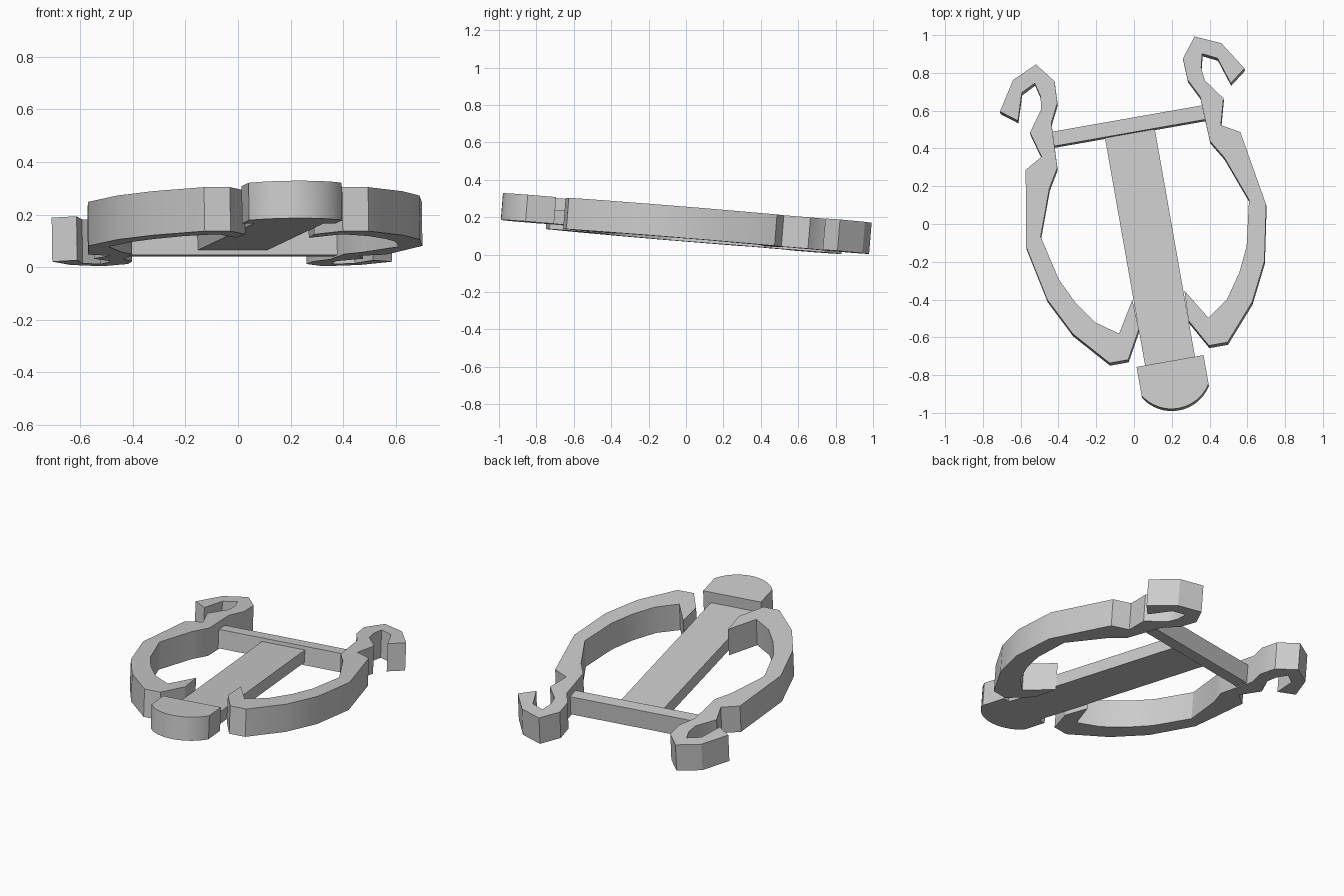
import bpy, bmesh, math
from mathutils import Matrix

cube = bpy.data.objects.get("Cube")
if cube:
    bpy.data.objects.remove(cube, do_unlink=True)

# Single plain grey
grey = bpy.data.materials.new("plain grey")
grey.use_nodes = True
colour = (0.6, 0.6, 0.6, 1)
grey.diffuse_color = colour
grey.node_tree.nodes["Principled BSDF"].inputs["Base Color"].default_value = colour

# Shared frame: turned sideways and tipped down towards the back
frame = (Matrix.Translation((0.195, -0.75, 0.31))
         @ Matrix.Rotation(math.radians(10), 4, "Z")
         @ Matrix.Rotation(math.radians(-4.7), 4, "X"))


def slab(name, outline, top, bottom):
    """Extrude a flat outline between two depths below the top plane."""
    bm = bmesh.new()
    face = bm.faces.new([bm.verts.new((x, y, -bottom)) for x, y in outline])
    result = bmesh.ops.extrude_face_region(bm, geom=[face])
    raised = [v for v in result["geom"] if isinstance(v, bmesh.types.BMVert)]
    bmesh.ops.translate(bm, verts=raised, vec=(0, 0, bottom - top))
    bmesh.ops.recalc_face_normals(bm, faces=bm.faces)
    mesh = bpy.data.meshes.new(name)
    bm.to_mesh(mesh)
    bm.free()
    mesh.materials.append(grey)
    obj = bpy.data.objects.new(name, mesh)
    bpy.context.collection.objects.link(obj)
    obj.matrix_world = frame
    bpy.ops.object.select_all(action="DESELECT")
    obj.select_set(True)
    bpy.context.view_layer.objects.active = obj
    bpy.ops.object.shade_smooth_by_angle(angle=math.radians(30))
    return obj


def box_outline(half_width, near, far):
    return [(-half_width, near), (half_width, near),
            (half_width, far), (-half_width, far)]


# Curved arm with hooked tip: inner edge, lower end, then outer edge back up
arm = [(-.657, 1.487), (-.56, 1.64), (-.426, 1.70), (-.345, 1.595),
       (-.35, 1.48), (-.40, 1.38), (-.41, 1.14), (-.47, 1.04),
       (-.56, .795), (-.505, .555), (-.443, .424), (-.354, .296),
       (-.24, .215), (-.14, .38), (-.133, .22), (-.217, .07),
       (-.317, .07), (-.482, .257), (-.584, .46), (-.645, .754),
       (-.577, 1.158), (-.482, 1.212), (-.52, 1.35), (-.44, 1.46),
       (-.432, 1.53), (-.45, 1.603), (-.526, 1.565), (-.572, 1.422)]
slab("right_arm", arm, 0, 0.168)
slab("left_arm", [(-x, y) for x, y in reversed(arm)], 0, 0.168)

# Rounded head block
radius, half_chord, chord_y = 0.212, 0.18, -0.13
half_angle = math.asin(half_chord / radius)
centre_y = chord_y + radius * math.cos(half_angle)
steps = 16
head = [(half_chord, 0.025), (-half_chord, 0.025)]
for i in range(steps + 1):
    a = half_angle * (2 * i / steps - 1)
    head.append((radius * math.sin(a), centre_y - radius * math.cos(a)))
slab("head", head, 0, 0.143)

# Long central bar and the crossbar joining the arms
slab("centre_bar", box_outline(0.134, 0, 1.258), 0.068, 0.143)
slab("crossbar", box_outline(0.41, 1.26, 1.337), 0.047, 0.161)
